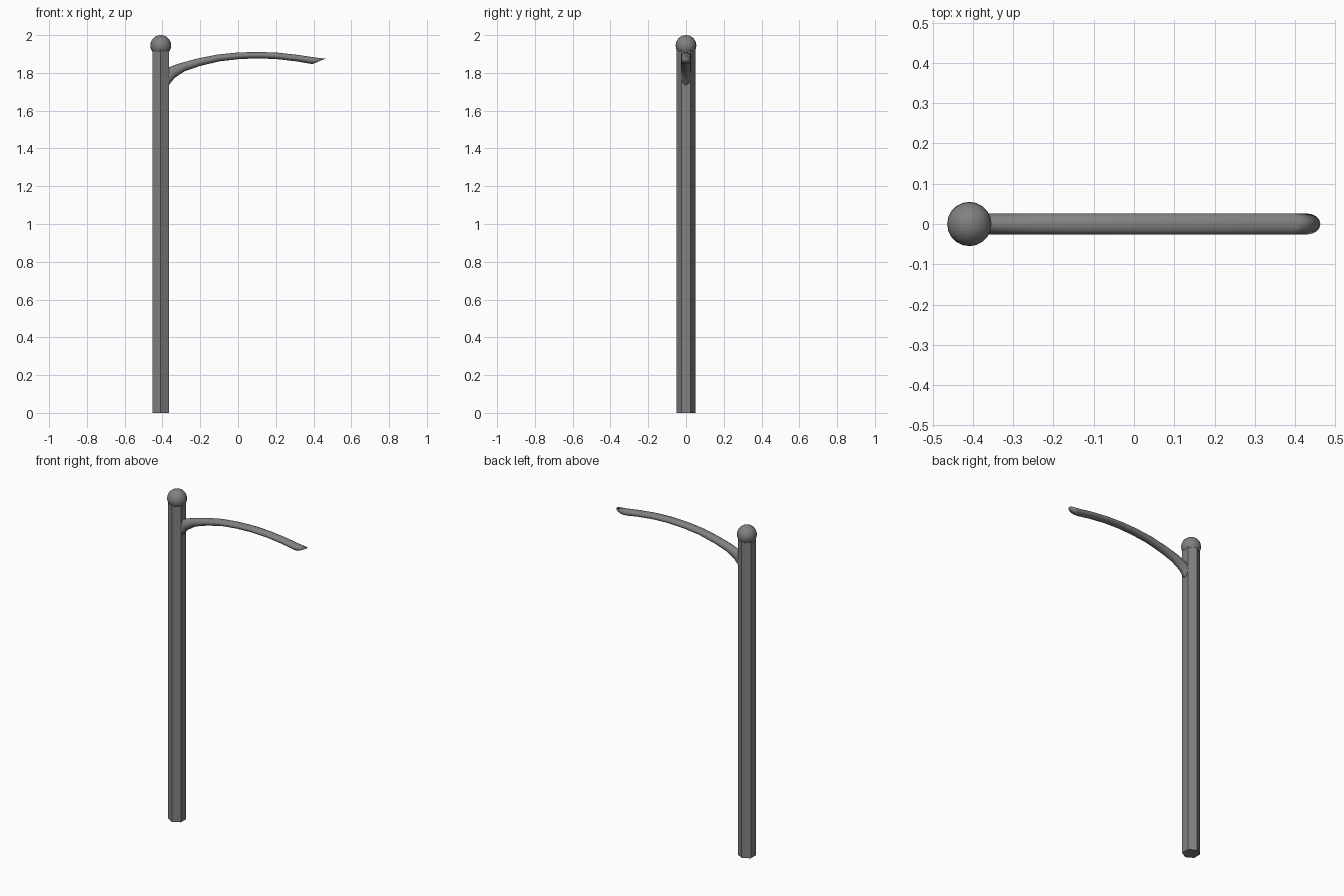
import bpy, bmesh, math

if "Cube" in bpy.data.objects:
    bpy.data.objects.remove(bpy.data.objects["Cube"])

grey = bpy.data.materials.new("dark grey metal")
grey.diffuse_color = (0.22, 0.22, 0.22, 1)
grey.use_nodes = True
grey.node_tree.nodes["Principled BSDF"].inputs["Base Color"].default_value = grey.diffuse_color

POLE_X = -0.409


def finish(name, bm):
    bmesh.ops.recalc_face_normals(bm, faces=bm.faces)
    mesh = bpy.data.meshes.new(name)
    bm.to_mesh(mesh)
    bm.free()
    mesh.materials.append(grey)
    obj = bpy.data.objects.new(name, mesh)
    bpy.context.collection.objects.link(obj)
    return obj


# Six-sided pole, flat sides facing left and right
bm = bmesh.new()
bmesh.ops.create_cone(bm, cap_ends=True, segments=6, radius1=0.05, radius2=0.05, depth=1.92)
ring = sorted({round(math.degrees(math.atan2(v.co.y, v.co.x))) % 60 for v in bm.verts})
turn = math.radians(30 - ring[0])  # bring corners onto the y axis
c, s = math.cos(turn), math.sin(turn)
for v in bm.verts:
    x, y, z = v.co
    v.co = (c * x - s * y + POLE_X, s * x + c * y, z + 0.96)
finish("pole", bm)

# Ball finial on top of the pole
bm = bmesh.new()
bmesh.ops.create_uvsphere(bm, u_segments=20, v_segments=12, radius=0.055)
bmesh.ops.translate(bm, verts=bm.verts, vec=(POLE_X, 0, 1.945))
ball = finish("ball_finial", bm)
ball.data.shade_smooth()

# Curved arm: elliptical rings spanning (top x, top z, bottom x, bottom z)
PROFILE = [
    (-0.385, 1.818, -0.374, 1.725),
    (-0.366, 1.829, -0.361, 1.742),
    (-0.345, 1.838, -0.336, 1.773),
    (-0.300, 1.853, -0.282, 1.809),
    (-0.215, 1.876, -0.200, 1.837),
    (-0.110, 1.897, -0.100, 1.861),
    (0.000, 1.908, 0.005, 1.873),
    (0.105, 1.911, 0.105, 1.877),
    (0.210, 1.907, 0.205, 1.873),
    (0.320, 1.895, 0.310, 1.861),
    (0.405, 1.882, 0.385, 1.848),
    (0.463, 1.875, 0.397, 1.848),  # slanted tip facing down
]
SIDES, HALF_WIDTH = 16, 0.026
bm = bmesh.new()
rings = []
for tx, tz, bx, bz in PROFILE:
    loop = []
    for i in range(SIDES):
        a = 2 * math.pi * i / SIDES
        t = (1 + math.cos(a)) / 2
        loop.append(bm.verts.new((bx + (tx - bx) * t, HALF_WIDTH * math.sin(a), bz + (tz - bz) * t)))
    rings.append(loop)
for r0, r1 in zip(rings, rings[1:]):
    for i in range(SIDES):
        j = (i + 1) % SIDES
        bm.faces.new((r0[i], r0[j], r1[j], r1[i]))
bm.faces.new(rings[0])
bm.faces.new(rings[-1])
arm = finish("curved_arm", bm)
arm.data.shade_smooth()
